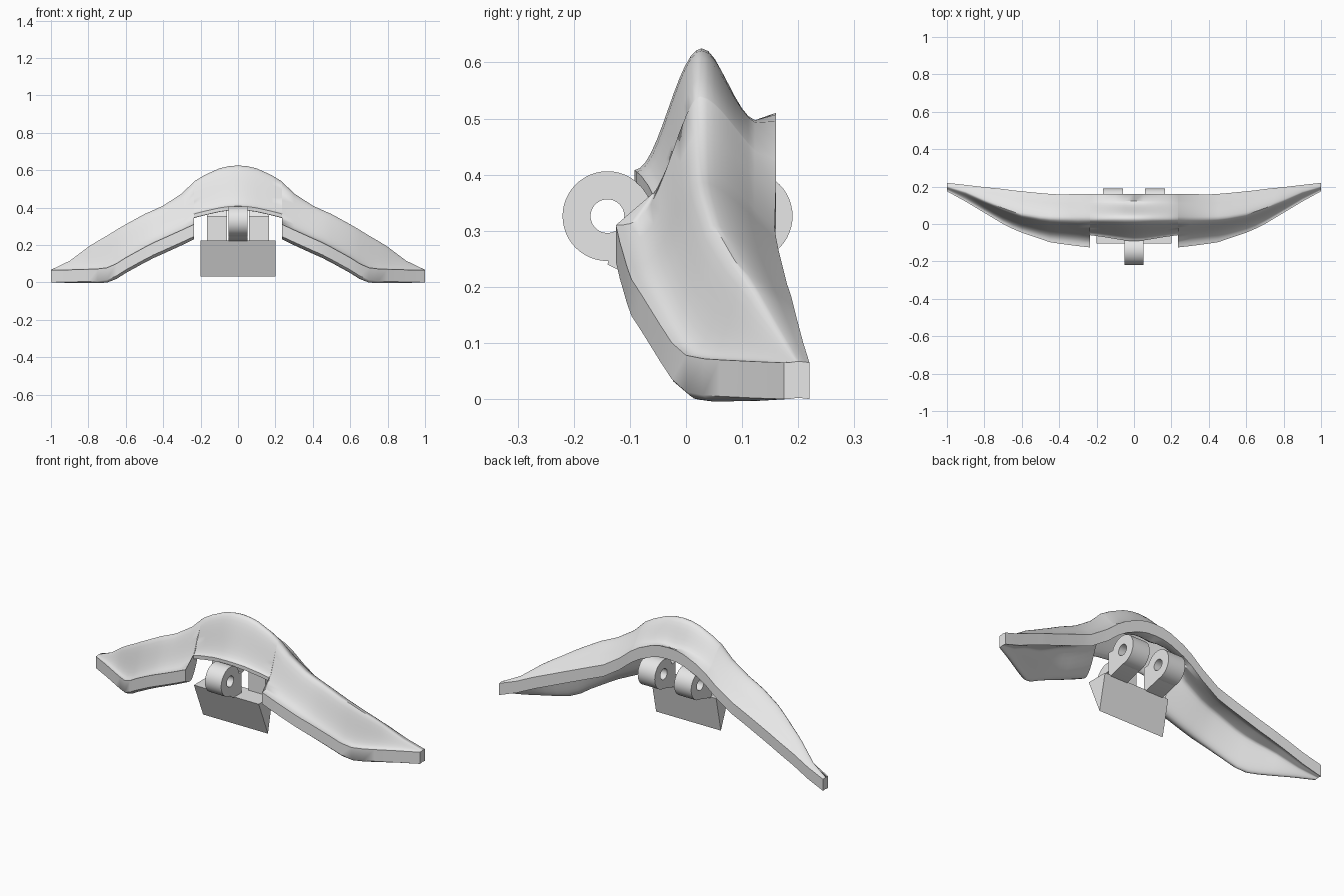
import bpy, bmesh, math

cube = bpy.data.objects.get("Cube")
if cube:
    bpy.data.objects.remove(cube, do_unlink=True)

grey = bpy.data.materials.new("plain_grey")
grey.use_nodes = True
grey.diffuse_color = (0.8, 0.8, 0.8, 1)
grey.node_tree.nodes["Principled BSDF"].inputs["Base Color"].default_value = (0.8, 0.8, 0.8, 1)


def finish(name, bm, angle=35):
    bmesh.ops.recalc_face_normals(bm, faces=bm.faces)
    mesh = bpy.data.meshes.new(name)
    bm.to_mesh(mesh)
    bm.free()
    mesh.materials.append(grey)
    obj = bpy.data.objects.new(name, mesh)
    bpy.context.collection.objects.link(obj)
    bpy.ops.object.select_all(action='DESELECT')
    obj.select_set(True)
    bpy.context.view_layer.objects.active = obj
    bpy.ops.object.shade_smooth_by_angle(angle=math.radians(angle))
    return obj


def prism(name, outline, x0, x1):
    """Extrude a (y, z) outline from x0 to x1."""
    bm = bmesh.new()
    a, b = ([bm.verts.new((x, y, z)) for y, z in outline] for x in (x0, x1))
    bm.faces.new(a)
    bm.faces.new(b)
    n = len(outline)
    for i in range(n):
        j = (i + 1) % n
        bm.faces.new((a[i], a[j], b[j], b[i]))
    return finish(name, bm)


def ring(name, yc, zc, outer, inner, x0, x1, n=48):
    """Hinge knuckle with an open pin hole."""
    bm = bmesh.new()
    loops = []
    for i in range(n):
        c, s = math.cos(math.tau * i / n), math.sin(math.tau * i / n)
        loops.append([bm.verts.new((x, yc + r * c, zc + r * s))
                      for x, r in ((x0, outer), (x1, outer), (x1, inner), (x0, inner))])
    for i in range(n):
        a, b = loops[i], loops[(i + 1) % n]
        for k in range(4):
            m = (k + 1) % 4
            bm.faces.new((a[k], a[m], b[m], b[k]))
    return finish(name, bm)


# Shell stations: x, front y, front z, ridge y, ridge z, rear y, rear z
stations = [
    (0, -.092, .408, .028, .625, .16, .51),
    (.05, -.088, .405, .028, .621, .16, .507),
    (.1, -.08, .398, .028, .609, .16, .495),
    (.18, -.067, .38, .027, .573, .16, .46),
    (.234, -.06, .366, .026, .54, .16, .425),
    (.236, -.125, .31, .026, .538, .16, .423),
    (.3, -.118, .28, .026, .475, .16, .37),
    (.4, -.105, .235, .028, .41, .158, .305),
    (.45, -.097, .213, .03, .387, .161, .285),
    (.5, -.08, .187, .034, .365, .165, .265),
    (.6, -.046, .132, .05, .31, .175, .225),
    (.65, -.025, .1, .067, .281, .18, .205),
    (.7, 0, .078, .085, .25, .187, .185),
    (.75, .03, .072, .105, .221, .192, .165),
    (.8, .06, .07, .125, .19, .197, .145),
    (.9, .12, .067, .17, .115, .209, .1),
    (1, .175, .065, .2, .067, .22, .065),
]
FRONT, REAR = 12, 9
NOTCH = .235


def section(x, fy, fz, ry, rz, by, bz):
    """Top curve: swept front wall, rounded ridge, rear slope with a rim."""
    pts = []
    power = 1 if x < NOTCH else 1.5
    for i in range(FRONT):
        t = i / FRONT
        rise = (1 - math.cos(math.pi * t ** power)) / 2
        pts.append((fy + (ry - fy) * t, fz + (rz - fz) * rise))
    centre = max(0, 1 - x / .35)
    rim_y = by - (by - ry) * .28
    rim_z = bz - .018 * centre + (rz - bz) * .33 * (1 - centre)
    for i in range(REAR):
        t = i / (REAR - 1)
        wave = (1 - math.cos(math.pi * t)) / 2
        drop = wave * centre + t ** 1.5 * (1 - centre)
        pts.append((ry + (rim_y - ry) * t, rz + (rim_z - rz) * drop))
    pts.append((by, bz))
    return pts


def depth(x, s):
    """Shell thickness, fuller under the ridge of each wing."""
    lip = .02 if x < NOTCH else .065
    body = .02 if x < NOTCH else .055 * min(1, (1 - x) / .35)
    return lip + (.065 - lip) * s + body * math.sin(math.pi * s)


bm = bmesh.new()
mirrored = [(-1, s) for s in reversed(stations[1:])]
rows = []
for side, s in mirrored + [(1, s) for s in stations]:
    top = section(*s)
    x = side * s[0]
    last = len(top) - 1
    upper = [bm.verts.new((x, y, z)) for y, z in top]
    lower = [bm.verts.new((x, y, z - depth(s[0], i / last)))
             for i, (y, z) in enumerate(top)]
    rows.append(upper + lower[::-1])
for a, b in zip(rows, rows[1:]):
    for i in range(len(a)):
        j = (i + 1) % len(a)
        bm.faces.new((a[i], a[j], b[j], b[i]))
for row in (rows[0], rows[-1]):
    half = len(row) // 2
    for i in range(half - 1):
        bm.faces.new((row[i], row[i + 1], row[-2 - i], row[-1 - i]))
finish("arched_shell", bm, 45)

# Wedge block under the arch
prism("wedge_block", [(-.103, .225), (-.022, .03), (.02, .225)], -.2, .2)

# One front knuckle and two rear knuckles, each with an arm to the block
ring("front_knuckle", -.14, .326, .08, .03, -.05, .05)
prism("front_arm", [(-.14, .24), (-.125, .29), (-.1, .326), (-.062, .34),
                    (-.04, .34), (-.04, .22), (-.1, .22)], -.05, .05)
for side, x0, x1 in (("left", .06, .165), ("right", -.165, -.06)):
    ring(side + "_rear_knuckle", .11, .326, .08, .03, x0, x1)
    prism(side + "_rear_arm", [(.11, .246), (.095, .29), (.07, .326), (.035, .355),
                               (.005, .355), (.005, .22), (.02, .22)], x0, x1)
